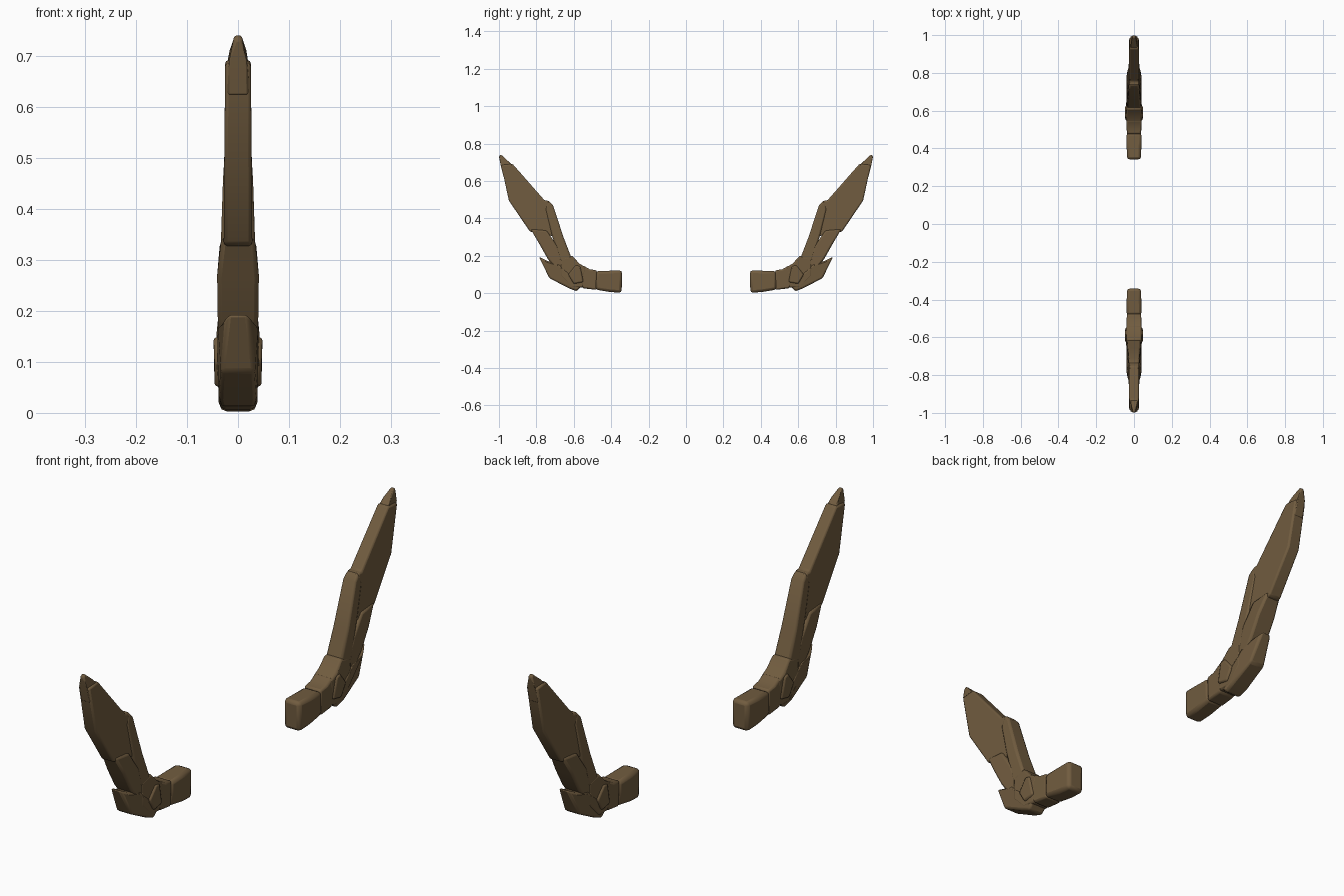
import bpy, bmesh, math

bark = bpy.data.materials.new("dark bark brown")
bark.diffuse_color = (0.165, 0.107, 0.05, 1)


def slab(name, pts, bevel):
    """Closed side profile of (y, z, half width), bevelled and mirrored to both sides."""
    bm = bmesh.new()
    left = [bm.verts.new((-w, y, z)) for y, z, w in pts]
    right = [bm.verts.new((w, y, z)) for y, z, w in pts]
    bm.faces.new(left)
    bm.faces.new(right[::-1])
    n = len(pts)
    for i in range(n):
        j = (i + 1) % n
        bm.faces.new((left[j], left[i], right[i], right[j]))
    bmesh.ops.recalc_face_normals(bm, faces=bm.faces)
    me = bpy.data.meshes.new(name)
    bm.to_mesh(me)
    bm.free()
    me.materials.append(bark)
    ob = bpy.data.objects.new(name, me)
    bpy.context.collection.objects.link(ob)
    b = ob.modifiers.new("soft edges", 'BEVEL')
    b.width = bevel
    b.segments = 2
    b.limit_method = 'ANGLE'
    b.angle_limit = math.radians(35)
    m = ob.modifiers.new("other side", 'MIRROR')
    m.use_axis = (False, True, False)
    m.use_mirror_merge = False
    bpy.context.view_layer.objects.active = ob
    ob.select_set(True)
    bpy.ops.object.shade_smooth_by_angle(angle=math.radians(35))
    ob.select_set(False)


# Horizontal root and its collar
slab("root_block", [(.342, .122, .037), (.41, .12, .039), (.482, .118, .04),
                    (.486, .02, .038), (.41, .007, .038), (.344, .002, .036)], .014)
slab("collar", [(.476, .122, .038), (.515, .128, .039), (.55, .148, .04),
                (.575, .06, .04), (.55, .026, .036), (.478, .018, .036)], .008)

# Elbow, with a thicker plate around it
slab("elbow", [(.535, .138, .041), (.57, .158, .041), (.608, .2, .038), (.67, .185, .038),
               (.67, .09, .04), (.61, .03, .038), (.55, .03, .038)], .008)
slab("elbow_plate", [(.548, .06, .046), (.566, .145, .048), (.59, .15, .048),
                     (.63, .1, .046), (.6, .05, .046)], .007)

# Backward pointing spur
slab("spur", [(.555, .04, .036), (.585, .01, .034), (.625, .026, .038), (.73, .08, .035),
              (.787, .195, .022), (.74, .172, .034), (.68, .155, .04), (.62, .1, .042)], .009)

# Upright stem on the inner edge and the plate behind it
slab("stem", [(.605, .17, .038), (.655, .3, .034), (.711, .47, .03), (.737, .498, .026),
              (.752, .45, .031), (.72, .32, .034), (.675, .17, .038)], .009)
slab("rear_plate", [(.645, .15, .036), (.69, .255, .04), (.745, .335, .036), (.832, .345, .032),
                    (.785, .265, .041), (.74, .185, .04), (.69, .12, .036)], .009)

# Long blade and its narrow tip
slab("blade", [(.69, .3, .028), (.735, .495, .027), (.755, .495, .027), (.928, .692, .025),
               (.988, .685, .025), (.947, .495, .027), (.835, .33, .028)], .007)
slab("blade_tip", [(.915, .672, .024), (.955, .71, .02), (.99, .742, .007), (1.0, .732, .007),
                   (.992, .69, .021), (.975, .62, .023)], .006)
